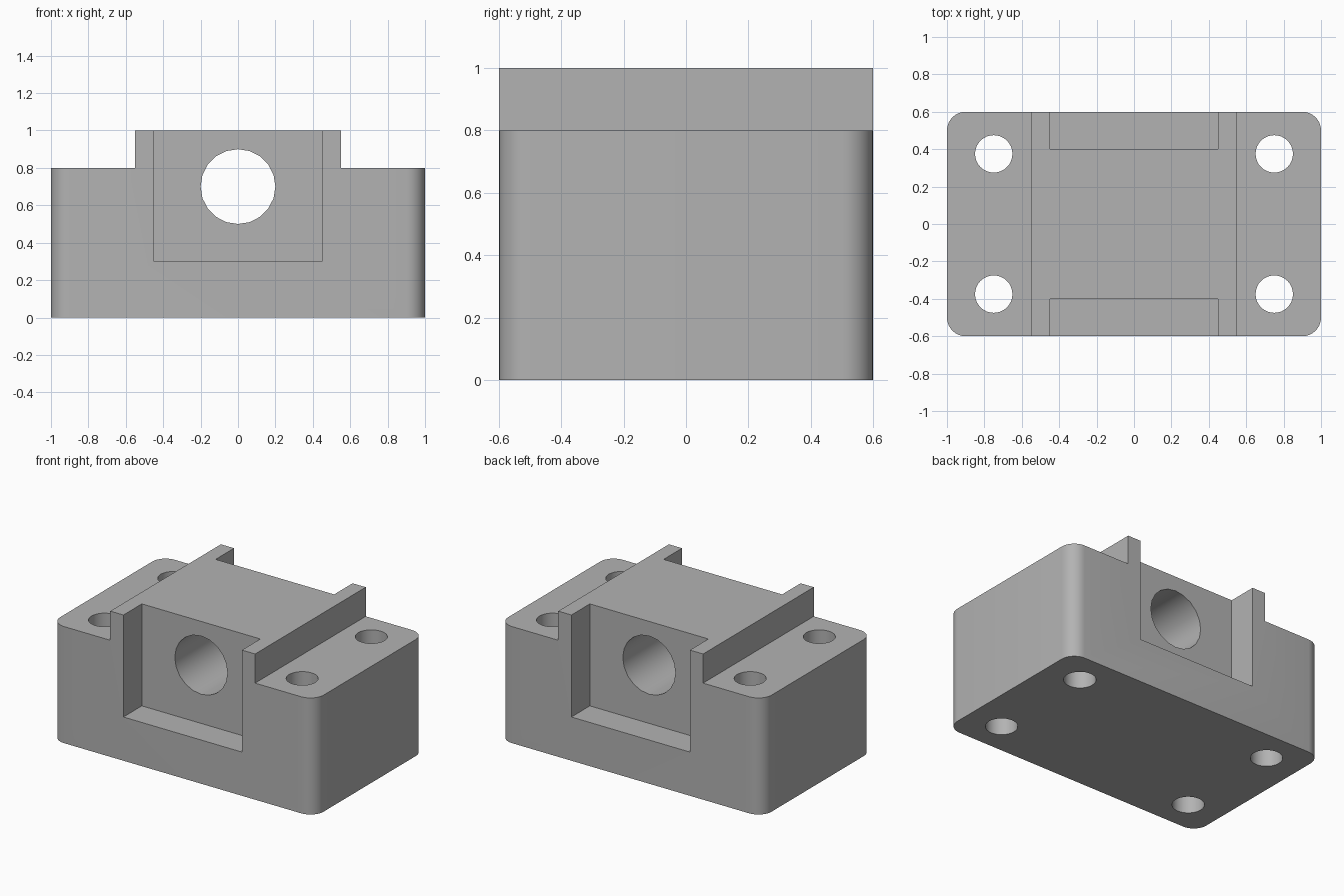
import bpy
import bmesh
import math
from mathutils import Matrix

if "Cube" in bpy.data.objects:
    bpy.data.objects.remove(bpy.data.objects["Cube"], do_unlink=True)

grey = bpy.data.materials.new("plain grey")
grey.use_nodes = True
colour = (0.45, 0.45, 0.45, 1)
grey.diffuse_color = colour
grey.node_tree.nodes["Principled BSDF"].inputs["Base Color"].default_value = colour


def make_object(name, bm):
    mesh = bpy.data.meshes.new(name)
    bmesh.ops.recalc_face_normals(bm, faces=bm.faces)
    bm.to_mesh(mesh)
    bm.free()
    mesh.materials.append(grey)
    obj = bpy.data.objects.new(name, mesh)
    bpy.context.collection.objects.link(obj)
    return obj


def box(name, x, y, z):
    """Box spanning the three (low, high) ranges."""
    bm = bmesh.new()
    bmesh.ops.create_cube(bm, size=1)
    for v in bm.verts:
        v.co = [(lo + hi) / 2 + c * (hi - lo) for c, (lo, hi) in zip(v.co, (x, y, z))]
    return make_object(name, bm)


def cylinder(name, radius, depth, sides, matrix):
    bm = bmesh.new()
    bmesh.ops.create_cone(bm, cap_ends=True, segments=sides, radius1=radius,
                          radius2=radius, depth=depth, matrix=matrix)
    return make_object(name, bm)


# Block with rounded vertical corners
bm = bmesh.new()
radius, steps = 0.1, 8
outline = []
for i, (sx, sy) in enumerate([(1, 1), (-1, 1), (-1, -1), (1, -1)]):
    for k in range(steps + 1):
        a = math.pi / 2 * (i + k / steps)
        outline.append(bm.verts.new((sx * (1 - radius) + radius * math.cos(a),
                                     sy * (0.6 - radius) + radius * math.sin(a), 0)))
base = bm.faces.new(outline)
top = bmesh.ops.extrude_face_region(bm, geom=[base], use_keep_orig=True)["geom"]
bmesh.ops.translate(bm, vec=(0, 0, 1),
                    verts=[g for g in top if isinstance(g, bmesh.types.BMVert)])
block = make_object("bearing_block", bm)

# Shoulders, end pockets, shaft bore and bolt holes
cutters = []
for s in (-1, 1):
    cutters.append(box("shoulder_cutter", sorted((s * 0.55, s * 1.2)), (-1, 1), (0.8, 1.2)))
    cutters.append(box("pocket_cutter", (-0.45, 0.45), sorted((s * 0.4, s * 0.8)), (0.3, 1.2)))
    for t in (-1, 1):
        cutters.append(cylinder("bolt_hole_cutter", 0.1, 3, 32,
                                Matrix.Translation((s * 0.75, t * 0.375, 0.5))))
cutters.append(cylinder("bore_cutter", 0.2, 3, 20,
                        Matrix.Translation((0, 0, 0.7)) @ Matrix.Rotation(math.pi / 2, 4, "X")))

bpy.ops.object.select_all(action="DESELECT")
block.select_set(True)
bpy.context.view_layer.objects.active = block
for cutter in cutters:
    cutter.hide_render = True
    mod = block.modifiers.new("cut", "BOOLEAN")
    mod.operation = "DIFFERENCE"
    mod.solver = "EXACT"
    mod.object = cutter
    bpy.ops.object.modifier_apply(modifier=mod.name)
    bpy.data.objects.remove(cutter, do_unlink=True)

bpy.ops.object.shade_smooth_by_angle(angle=math.radians(35))
